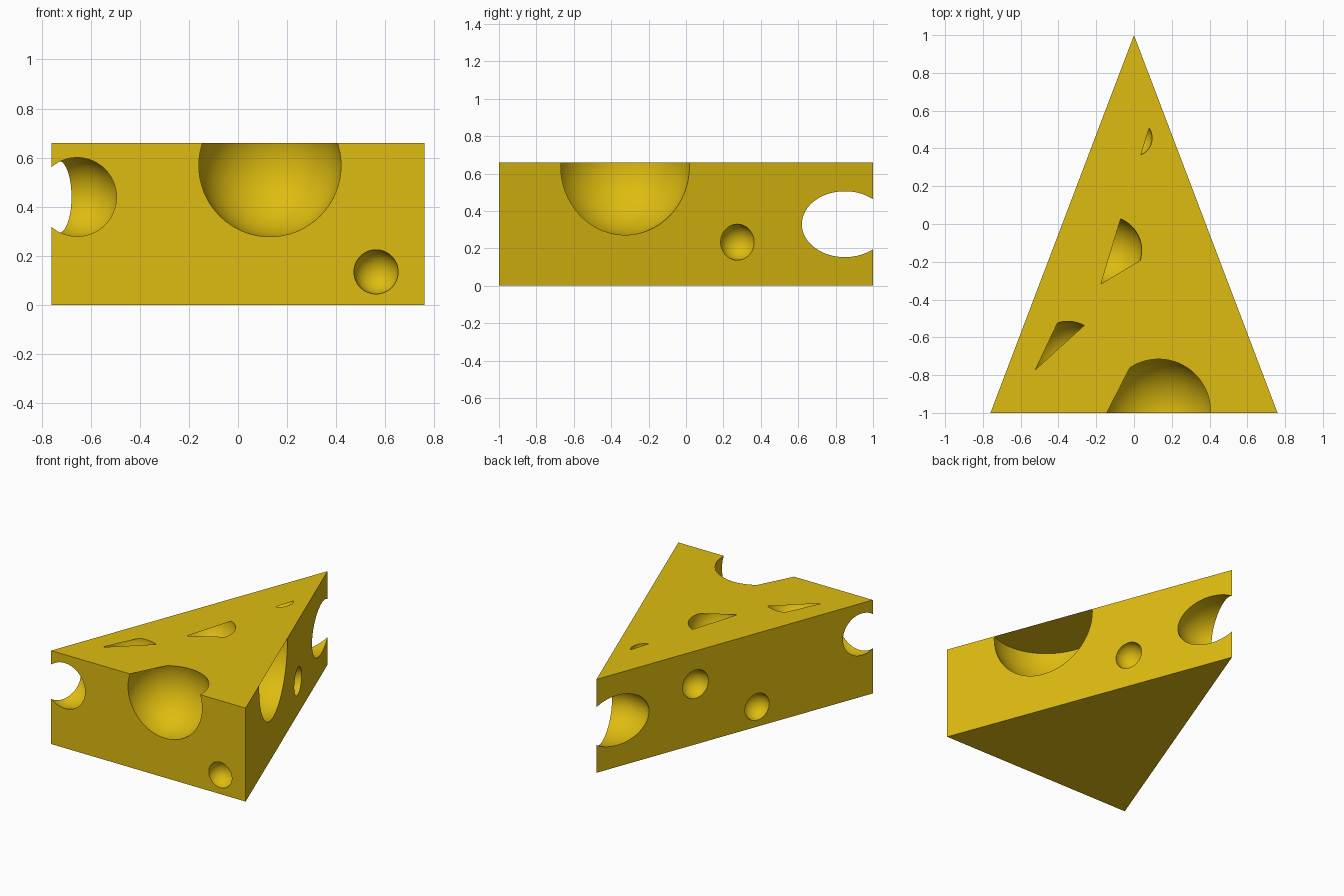
import bpy, bmesh, math
from mathutils import Matrix, Vector

if "Cube" in bpy.data.objects:
    bpy.data.objects.remove(bpy.data.objects["Cube"])

H = 0.66      # wedge height
SEG = 64      # segments per hole sphere


def make_object(name, bm):
    mesh = bpy.data.meshes.new(name)
    bm.to_mesh(mesh)
    bm.free()
    ob = bpy.data.objects.new(name, mesh)
    bpy.context.scene.collection.objects.link(ob)
    return ob


# Triangular wedge
bm = bmesh.new()
base = bm.faces.new([bm.verts.new(p) for p in ((-0.76, -1, 0), (0.76, -1, 0), (0, 1, 0))])
top = bmesh.ops.extrude_face_region(bm, geom=[base])["geom"]
bmesh.ops.translate(bm, vec=(0, 0, H), verts=[v for v in top if isinstance(v, bmesh.types.BMVert)])
bmesh.ops.recalc_face_normals(bm, faces=bm.faces)
cheese = make_object("cheese_wedge", bm)

# Holes: centre, radius, vertical squash
holes = [
    ((0.13, -0.99, 0.568), 0.29, 1),       # front, large
    ((0.562, -1.0, 0.135), 0.09, 1),       # front, small
    ((-0.655, -0.95, 0.44), 0.168, 1),     # front left corner
    ((0.465, -0.34, 0.64), 0.371, 1),      # right, large
    ((0.2755, 0.275, 0.233), 0.096, 1),    # right, small
    ((0.0, 0.828, 0.329), 0.254, 0.715),   # through the tip
    ((-0.2727, 0.283, 0.425), 0.1, 1),     # left, upper
    ((-0.442, -0.163, 0.14), 0.094, 1),    # left, lower
    ((0.0, 0.455, 0.657), 0.096, 1),       # top, back
    ((-0.14, -0.14, 0.657), 0.181, 1),     # top, middle
    ((-0.351, -0.70, 0.657), 0.185, 1),    # top, front
]
bm = bmesh.new()
for c, r, squash in holes:
    m = Matrix.Translation(c) @ Matrix.Diagonal((r, r, r * squash, 1))
    bmesh.ops.create_uvsphere(bm, u_segments=SEG, v_segments=32, radius=1, matrix=m)
cutter = make_object("hole_cutter", bm)
cutter.hide_render = True

mod = cheese.modifiers.new("holes", 'BOOLEAN')
mod.operation = 'DIFFERENCE'
mod.solver = 'EXACT'
mod.object = cutter
dg = bpy.context.evaluated_depsgraph_get()
carved = bpy.data.meshes.new_from_object(cheese.evaluated_get(dg))
cheese.modifiers.clear()
cheese.data = carved
bpy.data.objects.remove(cutter)

# Flat skin over parts of the holes that reach the top: hole index, start and end angle
skins = [
    (0, 123, 182),
    (3, 104.4, 297.2),
    (8, 35, 291),
    (9, -102.7, -16.5), (9, 68.7, 257.3),
    (10, 108, 202.5), (10, 202.5, 420.4),
]
bm = bmesh.new()
bm.from_mesh(carved)
half = 180 / SEG
for i, a0, a1 in skins:
    c, r, _ = holes[i]
    rim_r = math.sqrt(r * r - (H - c[2]) ** 2)
    arc = []
    for v in bm.verts:
        d = Vector((v.co.x - c[0], v.co.y - c[1]))
        if abs(v.co.z - H) < 1e-4 and abs(d.length - rim_r) < 0.01:
            turn = (math.degrees(math.atan2(d.y, d.x)) - a0 + half) % 360
            if turn <= a1 - a0 + 2 * half:
                arc.append((turn, v))
    arc.sort(key=lambda t: t[0])
    if len(arc) > 2:
        f = bm.faces.new([v for _, v in arc])
        f.normal_update()
        if f.normal.z < 0:
            f.normal_flip()
bm.to_mesh(carved)
bm.free()

# Smooth holes with crisp rims
bpy.ops.object.select_all(action='DESELECT')
cheese.select_set(True)
bpy.context.view_layer.objects.active = cheese
bpy.ops.object.shade_smooth_by_angle(angle=math.radians(25))

mat = bpy.data.materials.new("cheese_yellow")
mat.diffuse_color = (0.73, 0.5, 0.005, 1)
mat.use_nodes = True
mat.node_tree.nodes["Principled BSDF"].inputs["Base Color"].default_value = mat.diffuse_color
carved.materials.clear()
carved.materials.append(mat)
